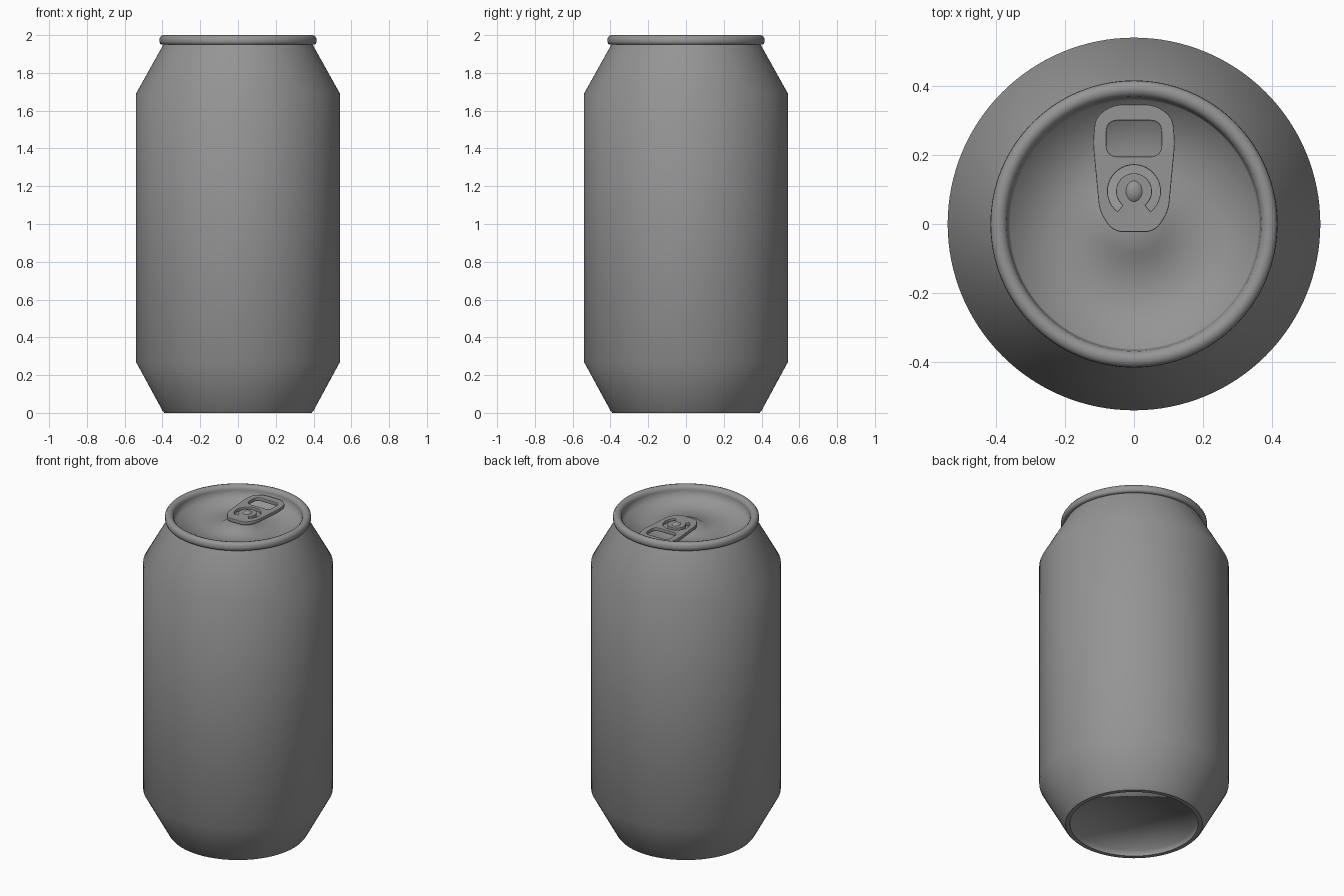
import bpy, bmesh, math
from mathutils import Vector

if "Cube" in bpy.data.objects:
    bpy.data.objects.remove(bpy.data.objects["Cube"])

SEG = 128

metal = bpy.data.materials.new("dark_grey_metal")
metal.diffuse_color = (0.3, 0.3, 0.3, 1)
metal.use_nodes = True
metal.node_tree.nodes["Principled BSDF"].inputs["Base Color"].default_value = metal.diffuse_color


def select(ob):
    bpy.ops.object.select_all(action='DESELECT')
    ob.select_set(True)
    bpy.context.view_layer.objects.active = ob


def lathe(name, profile, closed=False, angle=None, center=(0, 0), sy=1.0, seg=SEG):
    """Revolve (radius, z) points around the z axis; radius 0 becomes a pole."""
    bm = bmesh.new()
    rings = []
    for r, z in profile:
        if r == 0:
            rings.append([bm.verts.new((center[0], center[1], z))] * seg)
        else:
            rings.append([bm.verts.new((center[0] + r * math.cos(2 * math.pi * i / seg),
                                        center[1] + sy * r * math.sin(2 * math.pi * i / seg), z))
                          for i in range(seg)])
    pairs = list(zip(rings, rings[1:]))
    if closed:
        pairs.append((rings[-1], rings[0]))
    for a, b in pairs:
        for i in range(seg):
            j = (i + 1) % seg
            bm.faces.new(list(dict.fromkeys([a[i], a[j], b[j], b[i]])))
    me = bpy.data.meshes.new(name)
    bm.to_mesh(me)
    bm.free()
    ob = bpy.data.objects.new(name, me)
    bpy.context.collection.objects.link(ob)
    select(ob)
    if angle is None:
        bpy.ops.object.shade_smooth()
    else:
        bpy.ops.object.shade_smooth_by_angle(angle=math.radians(angle))
    return ob


def rounded(points, d, n=6):
    """Round every corner of a polygon, starting d away from it."""
    pts = [Vector(p) for p in points]
    out = []
    for i, p in enumerate(pts):
        a = p + (pts[i - 1] - p).normalized() * d
        b = p + (pts[(i + 1) % len(pts)] - p).normalized() * d
        for k in range(n + 1):
            t = k / n
            out.append(a * (1 - t) ** 2 + p * 2 * t * (1 - t) + b * t * t)
    return out


# Can wall with both tapered ends
lathe("can_body", [(0.365, 0.0), (0.39, 0.0), (0.40, 0.012), (0.54, 0.27),
                   (0.54, 1.69), (0.395, 1.95), (0.39, 1.96)], angle=40)

# Recessed base, smooth so it reads as a shallow dome
lathe("can_base", [(0, 0.035), (0.36, 0.035), (0.365, 0.0)])

# Rolled rim
rim = [(0.37, 1.95), (0.405, 1.95), (0.413, 1.955), (0.416, 1.967), (0.415, 1.984),
       (0.406, 1.996), (0.392, 2.0), (0.379, 1.996), (0.369, 1.985), (0.366, 1.97)]
lathe("rim", rim, closed=True, angle=50)

# Recessed lid with a low raised centre
lathe("lid", [(0.366, 1.975), (0.36, 1.925), (0.11, 1.918), (0.085, 1.938), (0, 1.94)])

# Pull tab: outline, finger hole and C-shaped slot in one filled curve
RIVET_Y = 0.095
half = [(0.06, -0.023), (0.1, 0.035), (0.119, 0.235), (0.112, 0.31), (0.06, 0.346)]
outline = rounded(half + [(-x, y) for x, y in reversed(half)], 0.029)
hole = rounded([(-0.08, 0.195), (0.08, 0.195), (0.08, 0.30), (-0.08, 0.30)], 0.035)
arc = [math.radians(-51 + 282 * i / 40) for i in range(41)]
slot = [(0.076 * math.cos(a), RIVET_Y + 0.076 * math.sin(a)) for a in arc]
slot += [(0.052 * math.cos(a), RIVET_Y + 0.052 * math.sin(a)) for a in reversed(arc)]

cu = bpy.data.curves.new("pull_tab", 'CURVE')
cu.dimensions = '2D'
cu.fill_mode = 'BOTH'
cu.extrude = 0.008
cu.bevel_depth = 0.003
cu.bevel_resolution = 1
cu.offset = -0.003
for loop in (outline, hole, slot):
    sp = cu.splines.new('POLY')
    sp.points.add(len(loop) - 1)
    for pt, (x, y) in zip(sp.points, loop):
        pt.co = (x, y, 0, 1)
    sp.use_cyclic_u = True
tab = bpy.data.objects.new("pull_tab", cu)
bpy.context.collection.objects.link(tab)
tab.location.z = 1.955
select(tab)
bpy.ops.object.convert(target='MESH')
bpy.ops.object.shade_smooth_by_angle(angle=math.radians(35))

# Pointed rivet holding the tab
lathe("rivet", [(0.037, 1.925), (0.037, 1.955), (0, 1.985)],
      center=(0, RIVET_Y), sy=1.28, seg=32)

# Consistent outward normals and the shared metal colour
for ob in bpy.data.objects:
    bm = bmesh.new()
    bm.from_mesh(ob.data)
    bmesh.ops.recalc_face_normals(bm, faces=bm.faces)
    if ob.name in ("lid", "can_base"):
        up = sum(f.normal.z * f.calc_area() for f in bm.faces)
        if (up > 0) != (ob.name == "lid"):
            bmesh.ops.reverse_faces(bm, faces=bm.faces)
    bm.to_mesh(ob.data)
    bm.free()
    ob.data.materials.clear()
    ob.data.materials.append(metal)
